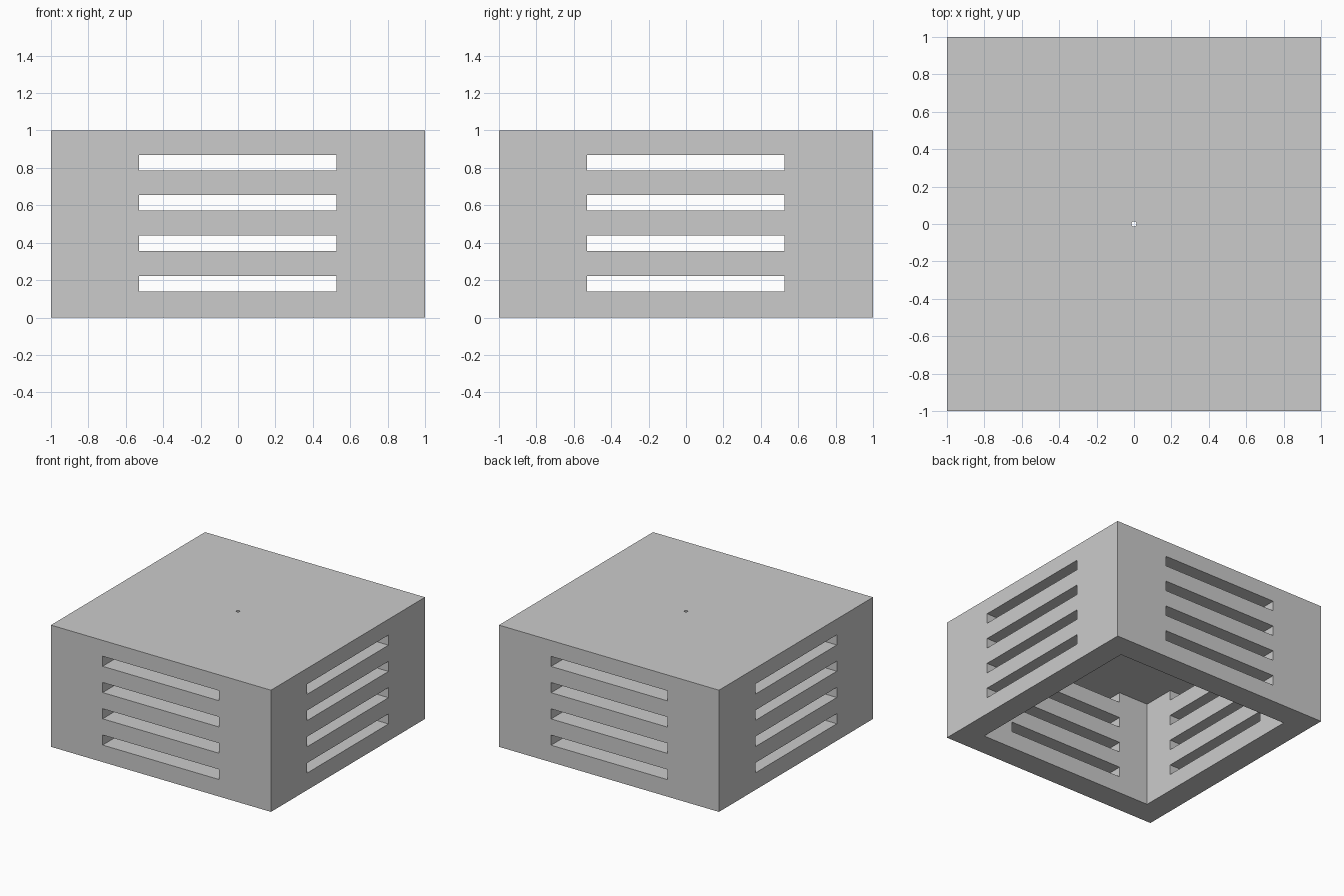
import bpy

if "Cube" in bpy.data.objects:
    bpy.data.objects.remove(bpy.data.objects["Cube"], do_unlink=True)

WALL = 0.2
CEILING = 0.87
SLOT_HEIGHT = 0.083
SLOT_PITCH = 0.2157
SLOT_MIN, SLOT_MAX = -0.53, 0.526


def box(name, low, high):
    """Box between two opposite corners."""
    bpy.ops.mesh.primitive_cube_add(
        size=1, location=[(a + b) / 2 for a, b in zip(low, high)])
    obj = bpy.context.object
    obj.name = name
    obj.scale = [b - a for a, b in zip(low, high)]
    bpy.ops.object.transform_apply(location=True, rotation=False, scale=True)
    return obj


def cut(target, cutter):
    """Subtract the cutter, then discard it."""
    cutter.hide_render = True
    mod = target.modifiers.new("cut", "BOOLEAN")
    mod.operation = "DIFFERENCE"
    mod.solver = "EXACT"
    mod.object = cutter
    bpy.context.view_layer.objects.active = target
    bpy.ops.object.modifier_apply(modifier=mod.name)
    bpy.data.objects.remove(cutter, do_unlink=True)


grey = bpy.data.materials.new("plain grey")
grey.use_nodes = True
grey.diffuse_color = (0.6, 0.6, 0.6, 1)
grey.node_tree.nodes["Principled BSDF"].inputs["Base Color"].default_value = (0.6, 0.6, 0.6, 1)

# Housing, open underneath
housing = box("vented_housing", (-1, -1, 0), (1, 1, 1))
housing.data.materials.append(grey)
inner = 1 - WALL
cut(housing, box("cavity", (-inner, -inner, -0.5), (inner, inner, CEILING)))

# Four vent slots through each pair of opposite walls
for i in range(4):
    top = CEILING - i * SLOT_PITCH
    bottom = top - SLOT_HEIGHT
    cut(housing, box("slot", (SLOT_MIN, -1.5, bottom), (SLOT_MAX, 1.5, top)))
    cut(housing, box("slot", (-1.5, SLOT_MIN, bottom), (1.5, SLOT_MAX, top)))

# Small hole through the roof
bpy.ops.mesh.primitive_cylinder_add(vertices=16, radius=0.014, depth=1, location=(0, 0, 1))
cut(housing, bpy.context.object)
